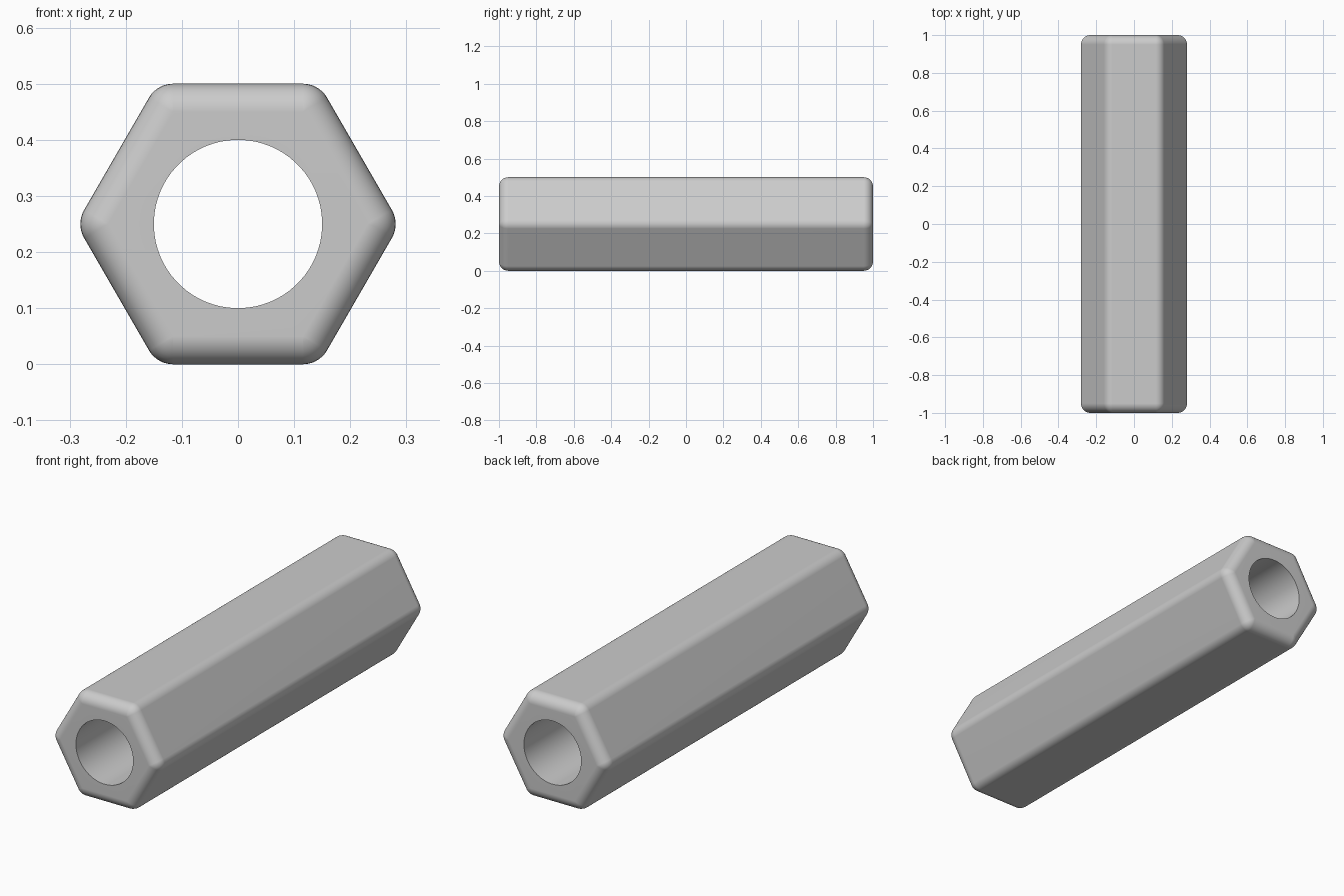
import bpy, bmesh
from math import cos, sin, pi, radians

cube = bpy.data.objects.get("Cube")
if cube:
    bpy.data.objects.remove(cube, do_unlink=True)

LENGTH, APOTHEM, FILLET, BORE = 2.0, 0.25, 0.05, 0.15
PER_CORNER = 12      # points around each rounded corner
FILLET_STEPS = 8     # rings in each end fillet
CORE = (APOTHEM - FILLET) / cos(pi / 6)

grey = bpy.data.materials.new("grey metal")
grey.use_nodes = True
grey.diffuse_color = (0.6, 0.6, 0.6, 1)
grey.node_tree.nodes["Principled BSDF"].inputs["Base Color"].default_value = (0.6, 0.6, 0.6, 1)

bm = bmesh.new()


def hex_ring(y, radius):
    """Hexagon outline at y with corners rounded to the given radius."""
    ring = []
    for k in range(6):
        a = k * pi / 3
        for j in range(PER_CORNER):
            b = a + (j / (PER_CORNER - 1) - 0.5) * pi / 3
            ring.append(bm.verts.new((CORE * cos(a) + radius * cos(b), y,
                                      APOTHEM + CORE * sin(a) + radius * sin(b))))
    return ring


def bore_ring(y):
    """Round hole outline at y, point for point with the hexagon."""
    n = 6 * PER_CORNER
    angles = [(i - (PER_CORNER - 1) / 2) * 2 * pi / n for i in range(n)]
    return [bm.verts.new((BORE * cos(a), y, APOTHEM + BORE * sin(a))) for a in angles]


# Rounded outer shell from front to back, then back through the bore
half = LENGTH / 2
rings = []
for side in (-1, 1):
    for i in range(FILLET_STEPS + 1):
        t = (i if side > 0 else FILLET_STEPS - i) / FILLET_STEPS * pi / 2
        rings.append(hex_ring(side * (half - FILLET + FILLET * sin(t)), FILLET * cos(t)))
rings += [bore_ring(half), bore_ring(-half)]

for r, ring in enumerate(rings):
    nxt = rings[(r + 1) % len(rings)]
    for i in range(len(ring)):
        j = (i + 1) % len(ring)
        bm.faces.new((ring[i], ring[j], nxt[j], nxt[i]))
bmesh.ops.remove_doubles(bm, verts=bm.verts, dist=1e-5)
bmesh.ops.recalc_face_normals(bm, faces=bm.faces)

mesh = bpy.data.meshes.new("hex_standoff")
bm.to_mesh(mesh)
bm.free()
mesh.materials.append(grey)
standoff = bpy.data.objects.new("hex_standoff", mesh)
bpy.context.collection.objects.link(standoff)

# Smooth fillets with a crisp bore rim and flat sides
bpy.ops.object.select_all(action='DESELECT')
standoff.select_set(True)
bpy.context.view_layer.objects.active = standoff
bpy.ops.object.shade_smooth_by_angle(angle=radians(30))
weighted = standoff.modifiers.new("flat_sides", 'WEIGHTED_NORMAL')
weighted.keep_sharp = True
